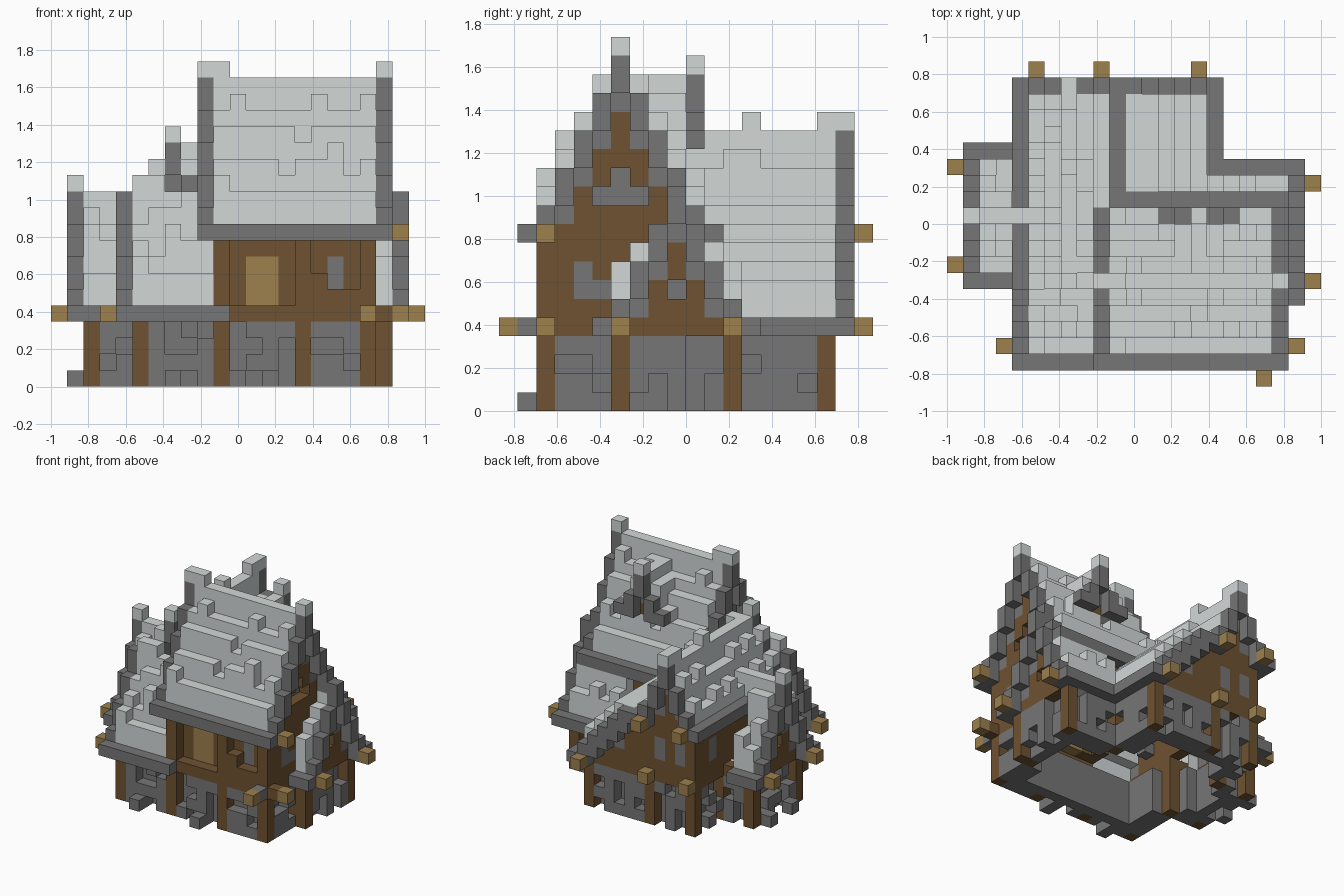
import bpy, bmesh, random

random.seed(4)
U = 2 / 23            # edge of one cube
cells = {}            # (i, j, k) -> (part, colour)

cube = bpy.data.objects.get("Cube")
if cube:
    bpy.data.objects.remove(cube)

COLOURS = {
    "pale_tile": (0.65, 0.69, 0.685),
    "grey_stone": (0.18, 0.18, 0.18),
    "dark_wood": (0.158, 0.084, 0.031),
    "light_wood": (0.34, 0.215, 0.076),
}
NAMES = list(COLOURS)
TILE, STONE, WOOD, BEAM = range(len(NAMES))


def span(v):
    return range(v[0], v[1] + 1) if isinstance(v, tuple) else (v,)


def box(part, colour, i, j, k):
    for a in span(i):
        for b in span(j):
            for c in span(k):
                cells[a, b, c] = (part, colour)


def put(part, colour, axis, t, s, k):
    """Box addressed along (t) and across (s) a ridge."""
    box(part, colour, *((t, s) if axis == "x" else (s, t)), k)


def roof(part, axis, centre, half, base, run, ends, keep=lambda t, s: True,
         cap=True, lift=1, rows=()):
    """Steep stepped roof with uneven tiles, stone eaves and verges."""
    for n in range(half + 1):
        top = base + 2 * n - 1 + lift
        for s in {centre - half + n, centre + half - n}:
            for t in span(run):
                if not keep(t, s):
                    continue
                if n == 0:
                    put(part, STONE, axis, t, s, base)
                elif t in ends:
                    put(part, STONE, axis, t, s, (base + 2 * n - 2, base + 2 * n - 1))
                    if n == half and cap:
                        put(part, TILE, axis, t, s, base + 2 * half)
                else:
                    bump = random.choice((0, 0, 0, 0, 1, 1, -1))
                    if n == half:
                        bump = -lift
                    elif rows:
                        bump = "-=+".index(rows[n - 1][t - run[0] - 1]) - 1
                    elif n == 1 or not lift:
                        bump = max(bump, 0)
                    elif n == half - 1:
                        bump = min(bump, 0)
                    put(part, TILE, axis, t, s, (base + 2 * n - 2, top + bump))


def gable(part, axis, centre, half, base, t, inward, keep=lambda s: True):
    """Gable wall: stone edge, timber heart, recessed window."""
    for s in range(centre - half + 1, centre + half):
        if not keep(s):
            continue
        d = abs(s - centre)
        verge = base + 2 * (half - d) - 1
        for k in range(base, verge):
            window = k >= base + 2 and d + k <= base + half - 2
            colour = WOOD if k <= verge - 3 and not window else STONE
            put(part, colour, axis, t + inward * window, s, k)


# Ground floor: recessed stone, rough blocks, corner posts and a belt beam
PLAN = [(5, 2), (19, 2), (19, 6), (20, 6), (20, 12), (15, 12),
        (15, 17), (5, 17), (5, 13), (2, 13), (2, 7), (5, 7)]
for (ax, ay), (bx, by) in zip(PLAN, PLAN[1:] + PLAN[:1]):
    length = max(abs(bx - ax), abs(by - ay))
    dx, dy = (bx - ax) // length, (by - ay) // length
    for n in range(length + 1):
        x, y = ax + dx * n, ay + dy * n
        if 0 < n < length:
            box("stone_wall", STONE, x - dy, y + dx, (0, 3))
            for k in range(4):
                if random.random() < (0.75 if k in (0, 3) else 0.5):
                    box("stone_wall", STONE, x, y, k)
        box("belt_beam", WOOD, x, y, 4)
for x, y in PLAN + [(10, 2), (15, 2), (9, 17)]:
    box("corner_post", WOOD, x, y, (0, 3))
for x, y in [(7, 1), (13, 1), (1, 9), (1, 12)]:
    box("footing_stone", STONE, x, y, 0)

# Upper floor, front: timber wall with door and window
box("front_wall", WOOD, (10, 19), 3, (5, 8))
for x in (10, 15, 19):
    box("front_wall", WOOD, x, 2, (5, 8))
box("front_wall", WOOD, 16, 2, (5, 6))
box("front_wall", WOOD, (17, 18), 2, 5)
box("front_window", STONE, 17, 3, (6, 7))
box("front_door", BEAM, (12, 13), 3, (5, 7))

# Upper floor, sides and back
box("side_wall", WOOD, 19, (2, 10), (5, 8))
box("side_window", STONE, 19, 4, (6, 7))
box("side_window", STONE, 19, 5, 6)
box("side_wall", WOOD, 10, (2, 4), (5, 8))
box("rear_wall", WOOD, (11, 19), 10, (5, 8))
box("left_wall", WOOD, 5, (5, 17), (5, 8))
box("left_window", STONE, 5, 15, (6, 7))
box("back_wall", WOOD, (5, 10), 17, (5, 9))
for x in (6, 8):
    box("back_window", STONE, x, 17, (6, 7))
for n in range(5):
    box("back_wall", WOOD, 15 - n, 17, (5, 5 + n))
box("back_window", STONE, 12, 17, 6)

# Gable walls
gable("left_gable_wall", "x", 10, 4, 4, 2, 1)
gable("front_left_wall", "x", 6, 5, 4, 5, 1, lambda s: s <= 5)
gable("back_gable_wall", "y", 7, 3, 9, 17, -1)
gable("main_gable_wall", "x", 6, 5, 9, 19, -1)
gable("main_gable_wall", "x", 6, 5, 9, 10, 1)
gable("right_gable_wall", "x", 9, 4, 4, 20, -1)
gable("dormer_wall", "y", 15, 2, 14, 9, -1)

# Low roof beside the back wing
box("low_roof", STONE, 16, (13, 18), 4)
for n in range(5):
    x = 15 - n
    box("low_roof", TILE, x, (11, 17), (5 + n, min(6 + n, 9)))
    box("low_roof", STONE, x, 18, (4 + n, 5 + n))

# Left and front left roofs, lowered where the cross ridge starts
roof("left_roof", "x", 10, 4, 4, (1, 3), (1,))
roof("front_left_roof", "x", 6, 5, 4, (4, 10), (4,),
     lambda t, s: s <= 5 and (t < 10 or s == 1))
for x in (7, 8):
    cells.pop((x, 5, 12), None)

# Right roof, its upper step level with the verge
roof("right_roof", "x", 9, 4, 4, (16, 21), (21,),
     lambda t, s: t >= 20 or s >= 11, cap=False)
cells.pop((20, 8, 10), None)
box("right_roof", TILE, 20, 7, 8)

# Back roof with tile-capped front verge and ridge bumps
roof("back_roof", "y", 7, 3, 9, (6, 18), (6, 18), lift=0)
for x, k in ((5, 11), (6, 13), (8, 13)):
    box("back_roof", TILE, x, 6, k)
for y in (13, 17):
    box("back_roof", TILE, 7, y, 15)
box("back_roof", TILE, 8, 7, (13, 14))
box("left_roof", STONE, 4, 6, 4)
box("left_roof", TILE, 4, 10, (10, 11))

# Main roof and dormer
roof("main_roof", "x", 6, 5, 9, (9, 20), (9, 20),
     rows=("+=========", "====-==+-=", "=====-====", "-=----=--="))
box("main_roof", TILE, 10, 6, 19)
roof("dormer_roof", "y", 15, 2, 14, (7, 10), (10,))
for x in (13, 17):
    box("dormer_roof", TILE, x, (7, 9), 14)

# Protruding beam ends
box("belt_beam", WOOD, 20, 2, 4)
box("belt_beam", STONE, 19, 1, 4)
for x, y, k in [(0, 7, 4), (0, 13, 4), (22, 6, 4), (22, 12, 4), (3, 2, 4),
                (21, 2, 4), (21, 2, 9), (19, 0, 4), (5, 18, 4), (9, 18, 4),
                (5, 19, 9), (9, 19, 9), (15, 19, 4)]:
    box("beam_end", BEAM, x, y, k)

# Materials
materials = []
for name, rgb in COLOURS.items():
    m = bpy.data.materials.new(name)
    m.use_nodes = True
    m.diffuse_color = (*rgb, 1)
    shader = next(n for n in m.node_tree.nodes if n.type == "BSDF_PRINCIPLED")
    shader.inputs["Base Color"].default_value = (*rgb, 1)
    shader.inputs["Roughness"].default_value = 0.9
    materials.append(m)

# Outer faces of the cubes, one mesh per part
for part in dict.fromkeys(p for p, c in cells.values()):
    bm = bmesh.new()
    verts = {}
    for cell, (owner, colour) in cells.items():
        if owner != part:
            continue
        for a in range(3):
            for side in (0, 1):
                near = list(cell)
                near[a] += 2 * side - 1
                if tuple(near) in cells:
                    continue
                loop = []
                for u, v in ((0, 0), (1, 0), (1, 1), (0, 1)):
                    p = list(cell)
                    p[a] += side
                    p[(a + 1) % 3] += u
                    p[(a + 2) % 3] += v
                    p = tuple(p)
                    if p not in verts:
                        verts[p] = bm.verts.new((p[0] * U - 1, (p[1] - 10) * U, p[2] * U))
                    loop.append(verts[p])
                face = bm.faces.new(loop if side else loop[::-1])
                face.material_index = colour
    mesh = bpy.data.meshes.new(part)
    bm.to_mesh(mesh)
    bm.free()
    for m in materials:
        mesh.materials.append(m)
    bpy.context.collection.objects.link(bpy.data.objects.new(part, mesh))
